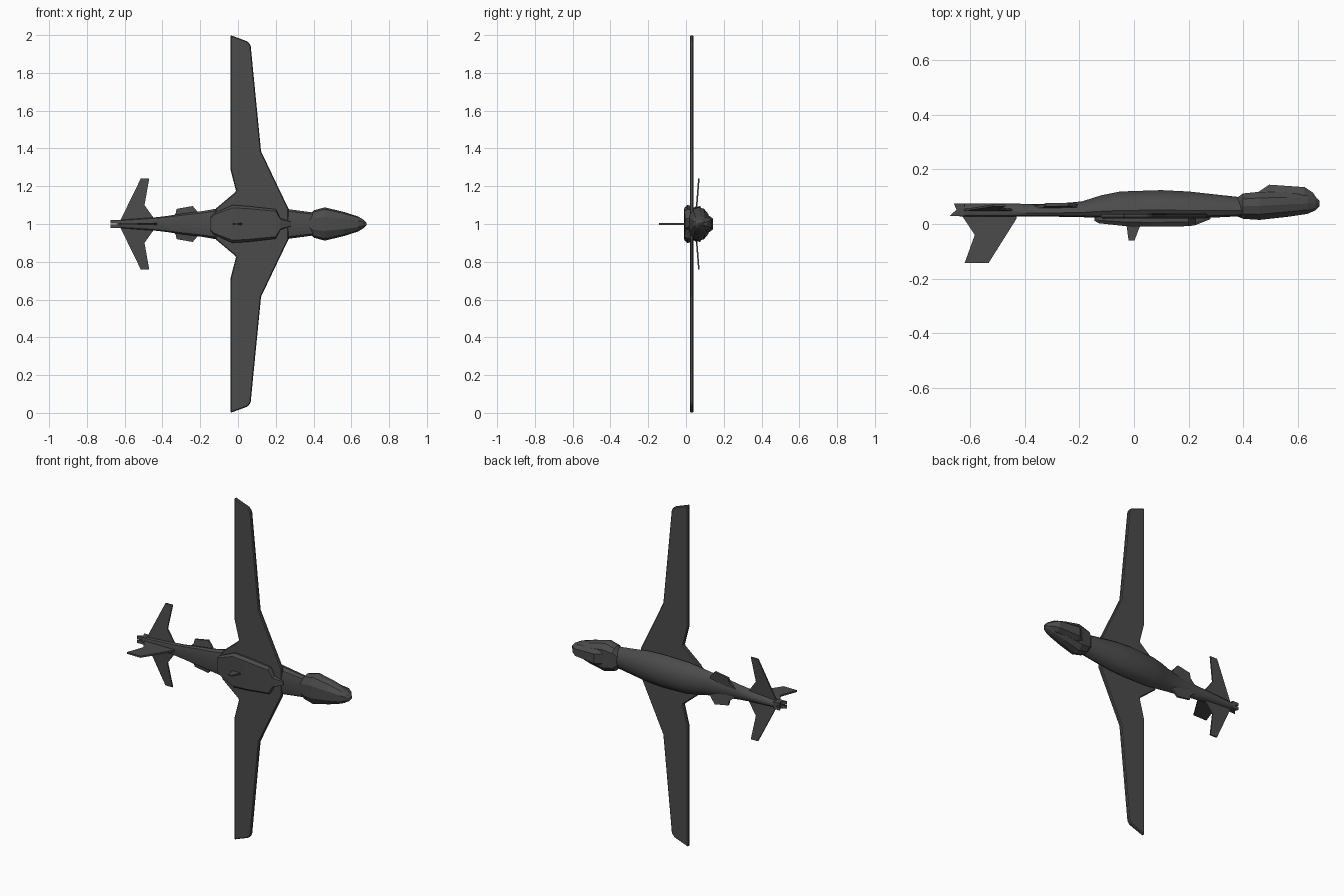
import bpy, bmesh, math
from mathutils import Vector

grey = bpy.data.materials.new("dark grey")
grey.diffuse_color = (0.07, 0.07, 0.07, 1)


def finish(bm, name, smooth=None):
    bmesh.ops.recalc_face_normals(bm, faces=bm.faces)
    me = bpy.data.meshes.new(name)
    bm.to_mesh(me)
    bm.free()
    me.materials.append(grey)
    ob = bpy.data.objects.new(name, me)
    bpy.context.collection.objects.link(ob)
    if smooth:
        bpy.context.view_layer.objects.active = ob
        ob.select_set(True)
        bpy.ops.object.shade_smooth_by_angle(angle=math.radians(smooth))
        ob.select_set(False)
    return ob


def loft(name, stations, section, smooth=None):
    """stations: (x, half width, y low, y high); section: (width, height) for one side."""
    ring = section + [(-w, h) for w, h in reversed(section)]
    bm = bmesh.new()
    rows = [[bm.verts.new((x, lo + (hi - lo) * h, 1 + hw * w)) for w, h in ring]
            for x, hw, lo, hi in stations]
    n = len(ring)
    for a, b in zip(rows, rows[1:]):
        for i in range(n):
            j = (i + 1) % n
            bm.faces.new((a[i], a[j], b[j], b[i]))
    bm.faces.new(rows[0])
    bm.faces.new(rows[-1][::-1])
    return finish(bm, name, smooth)


def slab(name, pts, offset):
    """Plate from a flat outline of 3D points, thickened both ways by offset."""
    off = Vector(offset)
    bm = bmesh.new()
    a = [bm.verts.new(Vector(p) - off) for p in pts]
    b = [bm.verts.new(Vector(p) + off) for p in pts]
    bm.faces.new(a)
    bm.faces.new(b[::-1])
    for i in range(len(pts)):
        j = (i + 1) % len(pts)
        bm.faces.new((a[i], a[j], b[j], b[i]))
    return finish(bm, name)


# fuselage, smooth belly with a crease along each side
loft("fuselage", [
    (-0.64, 0.02, 0.027, 0.075), (-0.44, 0.035, 0.027, 0.075), (-0.38, 0.042, 0.027, 0.073),
    (-0.30, 0.054, 0.027, 0.072), (-0.19, 0.068, 0.025, 0.083), (-0.12, 0.080, 0.022, 0.105),
    (-0.05, 0.090, 0.02, 0.119), (0.10, 0.093, 0.02, 0.124), (0.20, 0.088, 0.02, 0.119),
    (0.30, 0.074, 0.024, 0.108), (0.42, 0.058, 0.03, 0.095)],
    [(0.45, 0), (0.85, 0.08), (1, 0.3), (0.94, 0.55), (0.72, 0.8), (0.4, 0.95), (0.12, 1)], 35)

# tail end cone with a swept notch
for s in (1, -1):
    slab("tail_end_side", [(-0.62, 0.03, 1 + s * 0.012), (-0.675, 0.03, 1 + s * 0.012),
                           (-0.65, 0.052, 1 + s * 0.012), (-0.66, 0.075, 1 + s * 0.012),
                           (-0.62, 0.075, 1 + s * 0.012)], (0, 0, 0.009))

# upper fairing over the wing root
loft("upper_fairing", [
    (-0.145, 0.035, 0.012, 0.03), (-0.13, 0.055, 0.003, 0.03), (-0.03, 0.10, -0.008, 0.03),
    (0.06, 0.094, -0.01, 0.03), (0.20, 0.078, -0.008, 0.03), (0.225, 0.03, -0.004, 0.03),
    (0.28, 0.012, 0.018, 0.03)],
    [(0.86, 0), (1, 0.4), (0.97, 1)])

# faceted nose and the sensor blister beneath it
loft("nose", [
    (0.36, 0.02, 0.035, 0.085), (0.40, 0.072, 0.019, 0.112), (0.46, 0.088, 0.015, 0.118),
    (0.56, 0.064, 0.026, 0.118), (0.635, 0.040, 0.037, 0.112), (0.665, 0.022, 0.05, 0.098),
    (0.68, 0.006, 0.066, 0.085)],
    [(0.42, 0), (0.88, 0.2), (1, 0.5), (0.92, 0.78), (0.6, 1)])
loft("sensor_blister", [
    (0.455, 0.046, 0.09, 0.117), (0.495, 0.046, 0.09, 0.144), (0.625, 0.034, 0.08, 0.135),
    (0.655, 0.022, 0.07, 0.115), (0.672, 0.01, 0.065, 0.09)],
    [(1, 0), (1, 0.55), (0.6, 1)])

# wings: bevelled plate from the planform
wing_plan = [(-0.12, 0.0), (-0.12, 0.08), (-0.01, 0.172), (-0.04, 0.29), (-0.04, 1.0),
             (0.052, 0.966), (0.067, 0.945), (0.122, 0.385), (0.215, 0.19), (0.268, 0.08), (0.268, 0.0)]
# tailplane and rear side vanes (x, span, y)
tail_plan = [(-0.63, 0.01, 0.05), (-0.62, 0.025, 0.051), (-0.515, 0.24, 0.068), (-0.47, 0.24, 0.068),
             (-0.495, 0.10, 0.057), (-0.445, 0.03, 0.051), (-0.44, 0.01, 0.05)]
vane_plan = [(-0.37, 0.02, 0.062), (-0.33, 0.055, 0.066), (-0.325, 0.08, 0.07),
             (-0.24, 0.095, 0.072), (-0.21, 0.06, 0.067), (-0.20, 0.02, 0.062)]
for s, side in ((1, "left"), (-1, "right")):
    w = slab(side + "_wing", [(x, 0.03, 1 + s * z) for x, z in wing_plan], (0, 0.01, 0))
    m = w.modifiers.new("edge", 'BEVEL')
    m.width = 0.005
    m.segments = 1
    slab(side + "_tailplane", [(x, y, 1 + s * z) for x, z, y in tail_plan], (0, 0.004, 0))
    slab(side + "_vane", [(x, y, 1 + s * z) for x, z, y in vane_plan], (0, 0.006, 0))

# tail fin and blade antenna
fin = [(-0.63, 0.03), (-0.62, 0.015), (-0.583, -0.04), (-0.62, -0.142), (-0.532, -0.142), (-0.43, 0.02), (-0.43, 0.03)]
slab("tail_fin", [(x, y, 1) for x, y in fin], (0, 0, 0.005))
blade = [(-0.028, 0.0), (-0.02, -0.06), (0.002, -0.06), (0.025, 0.0)]
slab("blade_antenna", [(x, y, 1) for x, y in blade], (0, 0, 0.004))
